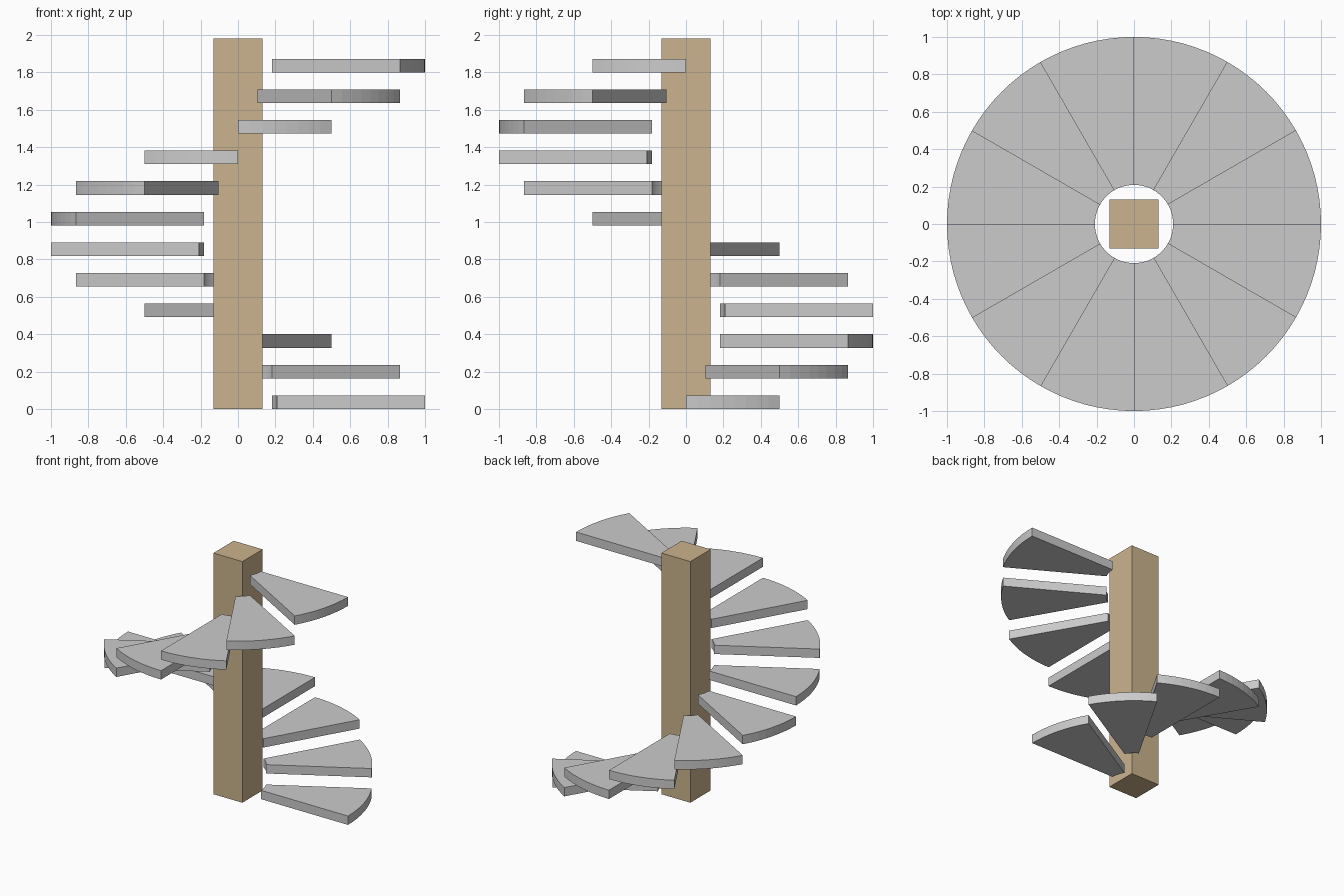
import bpy, bmesh
from math import cos, sin, radians

if "Cube" in bpy.data.objects:
    bpy.data.objects.remove(bpy.data.objects["Cube"])

STEPS, SEGS = 12, 8
R_IN, R_OUT = 0.209, 1.0
RISE, THICK = 0.1636, 0.0727
POLE_HALF, POLE_H = 0.1315, 1.982


def prism(name, outline, z0, height):
    """Extrude a counter-clockwise outline straight up."""
    bm = bmesh.new()
    base = bm.faces.new([bm.verts.new((x, y, z0)) for x, y in outline])
    ext = bmesh.ops.extrude_face_region(bm, geom=[base], use_keep_orig=True)
    top = [v for v in ext["geom"] if isinstance(v, bmesh.types.BMVert)]
    bmesh.ops.translate(bm, verts=top, vec=(0, 0, height))
    bmesh.ops.recalc_face_normals(bm, faces=bm.faces)
    mesh = bpy.data.meshes.new(name)
    bm.to_mesh(mesh)
    bm.free()
    obj = bpy.data.objects.new(name, mesh)
    bpy.context.collection.objects.link(obj)
    return obj


def arc(radius, start, end):
    angles = [radians(start + (end - start) * i / SEGS) for i in range(SEGS + 1)]
    return [(radius * cos(a), radius * sin(a)) for a in angles]


# Square central column
h = POLE_HALF
column = prism("central_column", [(-h, -h), (h, -h), (h, h), (-h, h)], 0, POLE_H)
wood = bpy.data.materials.new("wood")
wood.diffuse_color = (0.60, 0.45, 0.27, 1)
wood.use_nodes = True
wood.node_tree.nodes["Principled BSDF"].inputs["Base Color"].default_value = wood.diffuse_color
column.data.materials.append(wood)

# Wedge treads winding counter-clockwise, one full turn
wedge = 360 / STEPS
for i in range(STEPS):
    a0, a1 = i * wedge, (i + 1) * wedge
    outline = arc(R_OUT, a0, a1) + arc(R_IN, a1, a0)
    prism(f"tread_{i + 1:02d}", outline, i * RISE, THICK)
